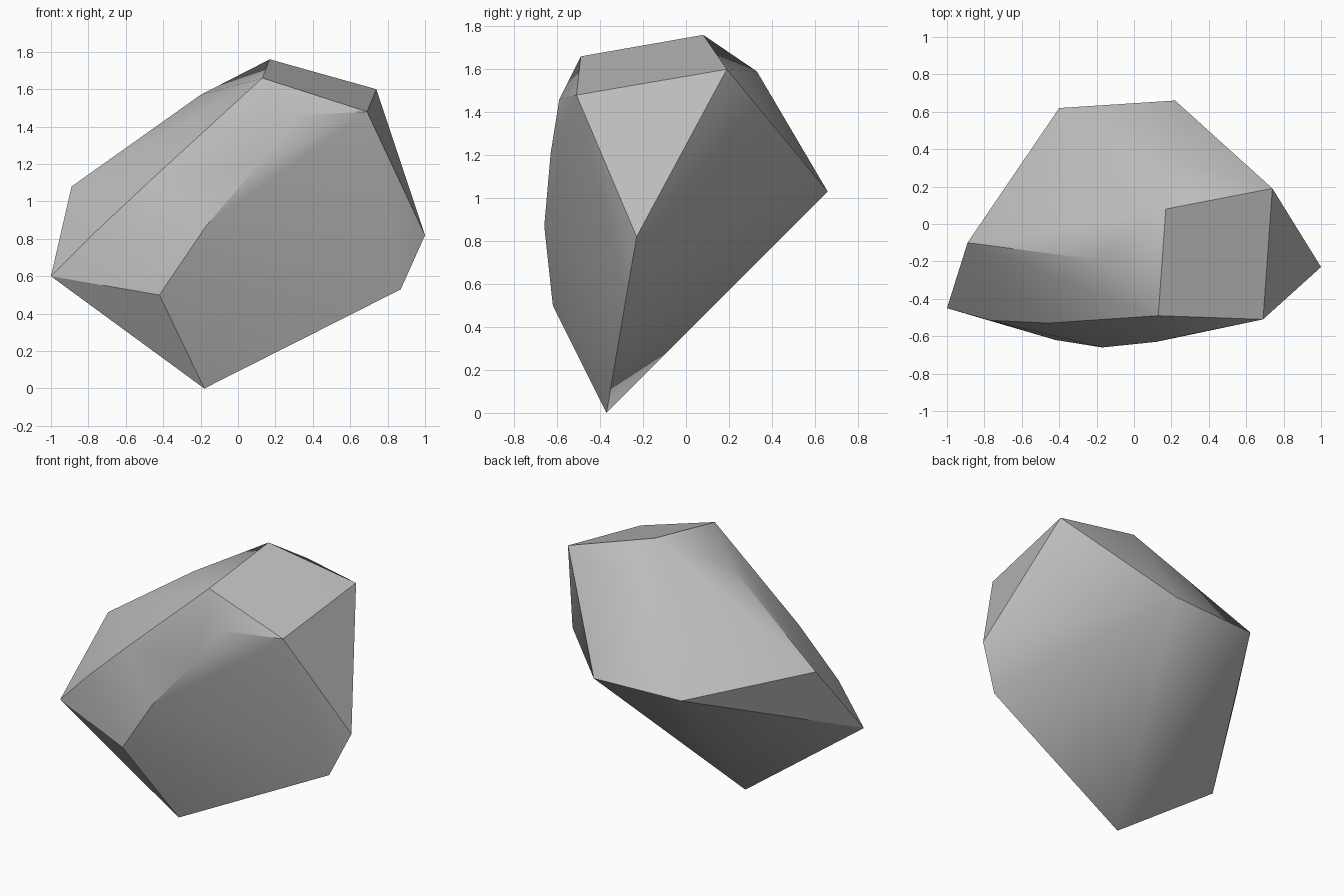
import bpy
import bmesh
import math

# Remove the default object only
default_cube = bpy.data.objects.get("Cube")
if default_cube:
    bpy.data.objects.remove(default_cube, do_unlink=True)


def make_material(name, colour):
    material = bpy.data.materials.new(name)
    material.use_nodes = True
    material.diffuse_color = colour
    shader = material.node_tree.nodes["Principled BSDF"]
    shader.inputs["Base Color"].default_value = colour
    shader.inputs["Roughness"].default_value = 0.9
    return material


def make_hull(name, corner_groups, material):
    """Wrap a tight faceted skin around the given corners."""
    bm = bmesh.new()
    for group in corner_groups:
        for corner in group:
            bm.verts.new(corner)
    result = bmesh.ops.convex_hull(bm, input=bm.verts[:], use_existing_faces=False)
    spare = [e for e in result["geom_interior"] if isinstance(e, bmesh.types.BMVert)]
    bmesh.ops.delete(bm, geom=spare, context="VERTS")
    bmesh.ops.recalc_face_normals(bm, faces=bm.faces[:])
    mesh = bpy.data.meshes.new(name)
    bm.to_mesh(mesh)
    bm.free()
    mesh.materials.append(material)
    hull = bpy.data.objects.new(name, mesh)
    bpy.context.collection.objects.link(hull)
    return hull


# Flat sloping cap
cap = [(0.17, 0.08, 1.76), (0.74, 0.19, 1.6), (0.13, -0.49, 1.66), (0.69, -0.51, 1.48)]

# Shoulder around the cap
shoulder = [(-0.2, -0.19, 1.57), (0.28, 0.33, 1.59), (0.3, -0.59, 1.46)]

# Rounded front bulge
front_bulge = [(0.12, -0.63, 1.21), (-0.17, -0.66, 0.87), (-0.42, -0.62, 0.5),
               (-0.46, -0.53, 1.12), (-0.77, -0.515, 0.83)]

# Pointed sides
sides = [(-1, -0.45, 0.6), (-0.89, -0.1, 1.08), (1, -0.23, 0.82), (0.87, -0.28, 0.53)]

# Back ridge and the single foot point
back_and_foot = [(0.22, 0.66, 1.03), (-0.4, 0.62, 1.03), (-0.18, -0.37, 0)]

stone_grey = make_material("stone grey", (0.5, 0.5, 0.5, 1))
rock = make_hull("rock", [cap, shoulder, front_bulge, sides, back_and_foot], stone_grey)

# Soft shading over gentle bends, crisp edges elsewhere
bpy.ops.object.select_all(action="DESELECT")
rock.select_set(True)
bpy.context.view_layer.objects.active = rock
bpy.ops.object.shade_smooth_by_angle(angle=math.radians(30))
